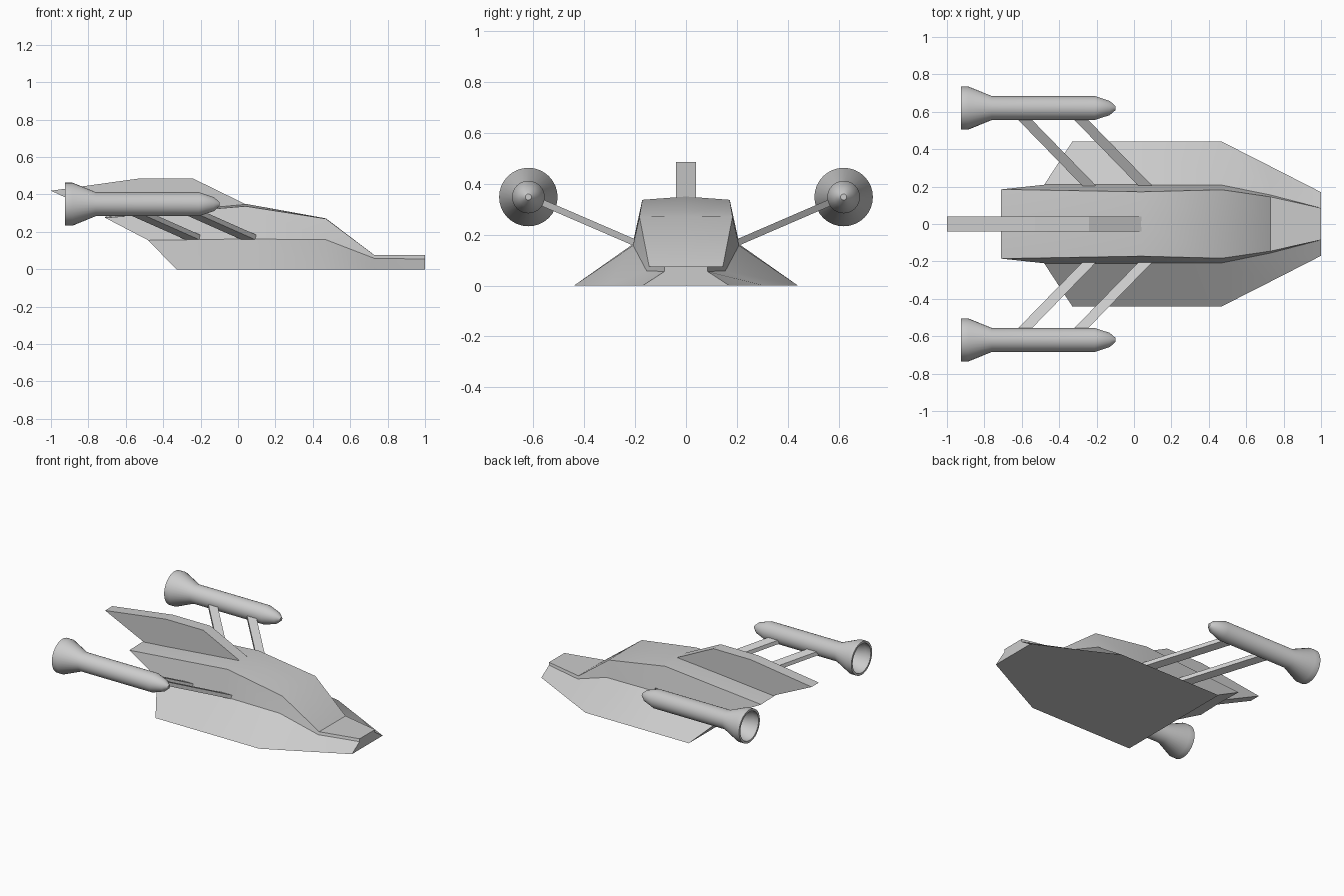
import bpy, bmesh
from math import cos, sin, pi, radians

if "Cube" in bpy.data.objects:
    bpy.data.objects.remove(bpy.data.objects["Cube"])


def make(name, verts, faces, smooth=None):
    mesh = bpy.data.meshes.new(name)
    mesh.from_pydata(verts, [], faces)
    bm = bmesh.new()
    bm.from_mesh(mesh)
    bmesh.ops.remove_doubles(bm, verts=bm.verts, dist=1e-5)
    bmesh.ops.recalc_face_normals(bm, faces=bm.faces)
    bm.to_mesh(mesh)
    bm.free()
    ob = bpy.data.objects.new(name, mesh)
    bpy.context.collection.objects.link(ob)
    if smooth:
        bpy.ops.object.select_all(action='DESELECT')
        ob.select_set(True)
        bpy.context.view_layer.objects.active = ob
        bpy.ops.object.shade_smooth_by_angle(angle=radians(smooth))
    return ob


def prism(name, bottom, top):
    # solid between two matching outlines
    n = len(bottom)
    faces = [tuple(range(n)), tuple(range(n, 2 * n))]
    faces += [(i, (i + 1) % n, n + (i + 1) % n, n + i) for i in range(n)]
    return make(name, bottom + top, faces)


# Hull: lofted half sections (bottom, chine, deck edge, deck centre), mirrored
stations = [
    [(-.33, .44, 0), (-.48, .21, .155), (-.71, .185, .275), (-.71, 0, .28)],
    [(.04, .44, 0), (.04, .21, .162), (.04, .172, .337), (.04, 0, .35)],
    [(.47, .44, 0), (.47, .208, .158), (.47, .183, .27), (.47, 0, .272)],
    [(.73, .308, 0), (.73, .155, .058), (.73, .145, .075), (.73, 0, .075)],
    [(1, .17, 0), (1, .085, .055), (1, .085, .075), (1, 0, .075)],
]
verts = []
for s in stations:
    verts += s + [(x, -y, z) for x, y, z in reversed(s[:3])]
N = 7
faces = []
for k in range(len(stations) - 1):
    a, b = k * N, (k + 1) * N
    faces += [(a + i, a + i + 1, b + i + 1, b + i) for i in range(N - 1)]
faces.append(tuple(k * N for k in range(5)) + tuple(k * N + 6 for k in range(4, -1, -1)))
faces += [(0, 1, 5, 6), (1, 2, 3, 4, 5)]             # sloped stern
e = 4 * N
faces += [(e, e + 1, e + 5, e + 6), (e + 1, e + 2, e + 3, e + 4, e + 5)]  # blunt nose
make("hull", verts, faces, 36)

# Dorsal fin: side profile extruded across y
fin = [(-1, .42), (-.53, .485), (-.24, .485), (.04, .348), (.04, .3), (-.6, .265), (-.7, .279)]
prism("tail_fin", [(x, -.04, z) for x, z in fin], [(x, .04, z) for x, z in fin])

# Engine pods: lathed profile (x, radius), hollow bell at the rear
pod = [(-.77, 0), (-.77, .05), (-.885, .1), (-.925, .1), (-.925, .115), (-.885, .115),
       (-.76, .064), (-.21, .064), (-.13, .038), (-.1, .012), (-.1, 0)]
SEG = 32
for side, label in ((1, "left"), (-1, "right")):
    v = [(x, side * .62 + r * cos(2 * pi * j / SEG), .348 + r * sin(2 * pi * j / SEG))
         for x, r in pod for j in range(SEG)]
    f = [(i * SEG + j, i * SEG + (j + 1) % SEG, (i + 1) * SEG + (j + 1) % SEG, (i + 1) * SEG + j)
         for i in range(len(pod) - 1) for j in range(SEG)]
    make(label + "_engine", v, f, 35)

    # Swept struts joining hull and pod
    for place, x0 in (("rear", -.25), ("front", .05)):
        ends = []
        for x, y, z in ((x0 + .015, .2, .168), (x0 - .35, .575, .33)):
            ends.append([(x + dx, side * y, z + dz)
                         for dx, dz in ((-.037, -.014), (.037, -.014), (.037, .014), (-.037, .014))])
        prism(f"{label}_{place}_strut", ends[0], ends[1])
